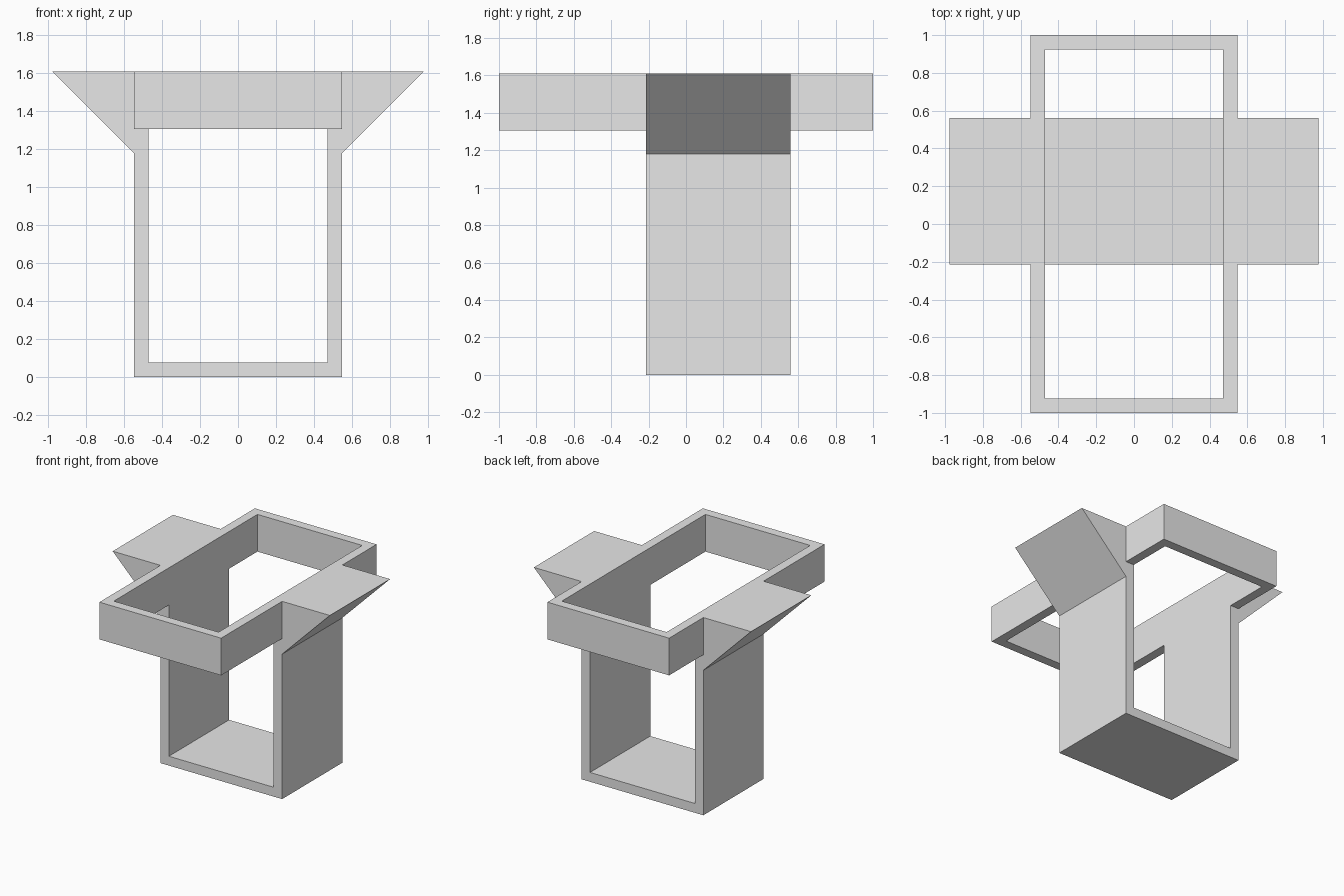
import bpy, bmesh
from mathutils import Vector

cube = bpy.data.objects.get("Cube")
if cube:
    bpy.data.objects.remove(cube, do_unlink=True)

grey = bpy.data.materials.new("light_grey")
grey.use_nodes = True
grey.diffuse_color = (0.8, 0.8, 0.8, 1)
grey.node_tree.nodes["Principled BSDF"].inputs["Base Color"].default_value = (0.8, 0.8, 0.8, 1)

HALF, WALL = 0.548, 0.076      # half width and wall thickness
TOP, RIM_BASE = 1.61, 1.307    # rim heights
FRONT, BACK = -0.215, 0.56     # depth of the upright channel
WING = 0.978                   # wing tip


def extruded(name, points, faces, offset):
    """Extrude flat faces along an offset into a solid object."""
    bm = bmesh.new()
    verts = [bm.verts.new(p) for p in points]
    flat = [bm.faces.new([verts[i] for i in f]) for f in faces]
    new = bmesh.ops.extrude_face_region(bm, geom=flat, use_keep_orig=True)["geom"]
    moved = [g for g in new if isinstance(g, bmesh.types.BMVert)]
    bmesh.ops.translate(bm, verts=moved, vec=Vector(offset))
    bmesh.ops.recalc_face_normals(bm, faces=bm.faces)
    mesh = bpy.data.meshes.new(name)
    bm.to_mesh(mesh)
    bm.free()
    mesh.materials.append(grey)
    obj = bpy.data.objects.new(name, mesh)
    bpy.context.collection.objects.link(obj)
    return obj


# Upright channel with flared wings, mirrored half profile
inner = HALF - WALL
half = [(HALF, 0), (HALF, TOP - (WING - HALF)), (WING, TOP), (HALF, TOP),
        (HALF, RIM_BASE), (inner, RIM_BASE), (inner, WALL)]
profile = half + [(-x, z) for x, z in reversed(half)]
extruded("winged_channel", [(x, FRONT, z) for x, z in profile],
         [range(len(profile))], (0, BACK - FRONT, 0))

# Open rectangular rim resting on the channel walls
corners = [(-1, -1), (1, -1), (1, 1), (-1, 1)]
ring = [(sx * (HALF - t), sy * (1 - t), RIM_BASE) for t in (0, WALL) for sx, sy in corners]
sides = [(i, (i + 1) % 4, (i + 1) % 4 + 4, i + 4) for i in range(4)]
extruded("top_rim", ring, sides, (0, 0, TOP - RIM_BASE))
